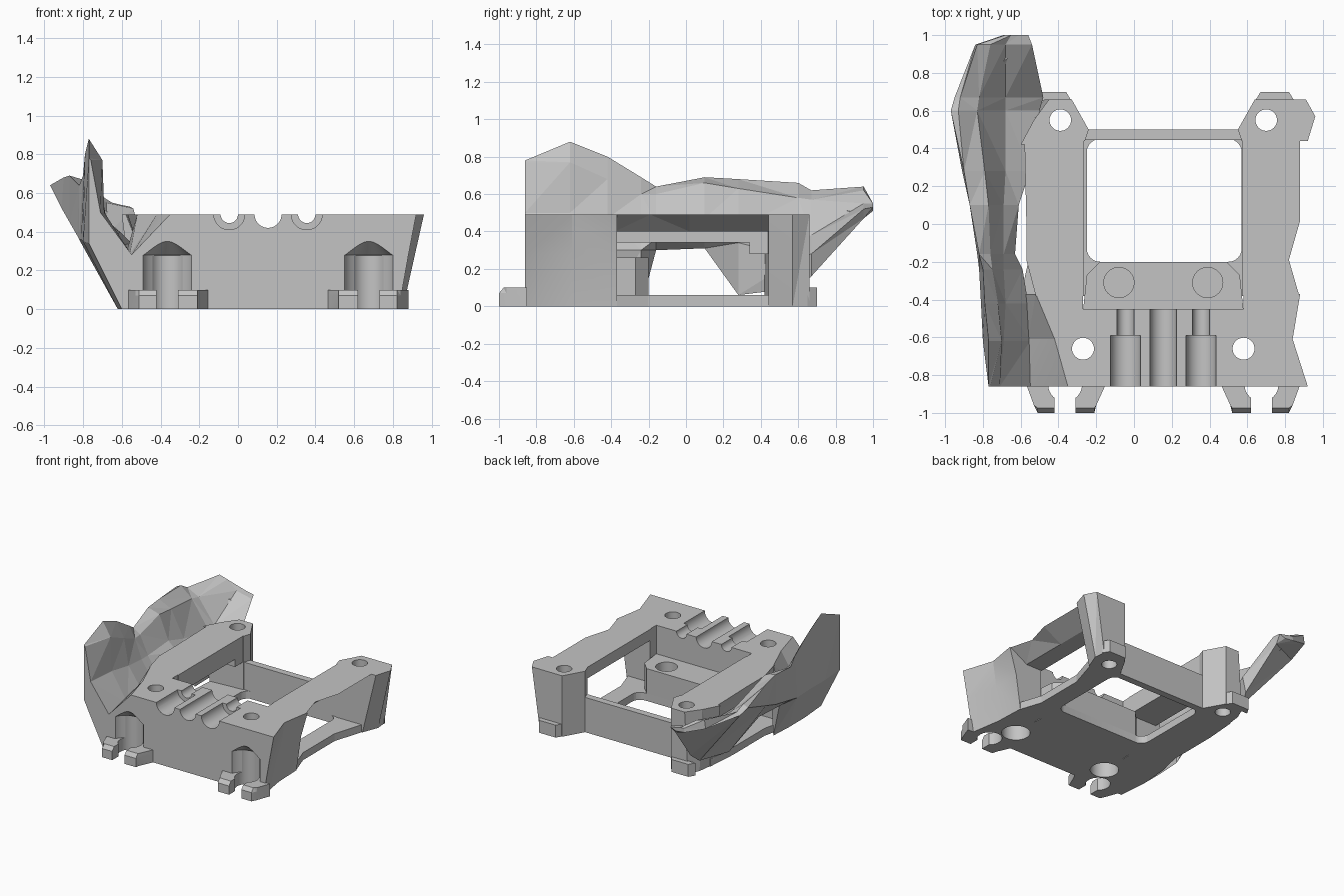
import bpy, bmesh, math
from mathutils import Matrix

cube = bpy.data.objects.get("Cube")
if cube:
    bpy.data.objects.remove(cube, do_unlink=True)

grey = bpy.data.materials.new("light_grey")
grey.use_nodes = True
TONE = (0.55, 0.55, 0.55, 1)
grey.diffuse_color = TONE
grey.node_tree.nodes["Principled BSDF"].inputs["Base Color"].default_value = TONE
MID = 0.155   # symmetry line of the frame
TOP = 0.49
SIDES = (-1, 1)


def finish(name, bm):
    bmesh.ops.recalc_face_normals(bm, faces=bm.faces)
    if bm.calc_volume(signed=True) < 0:
        bmesh.ops.reverse_faces(bm, faces=bm.faces)
    mesh = bpy.data.meshes.new(name)
    bm.to_mesh(mesh)
    bm.free()
    mesh.materials.append(grey)
    obj = bpy.data.objects.new(name, mesh)
    bpy.context.collection.objects.link(obj)
    return obj


def loft(name, rings):
    """Closed solid through rings of equal length."""
    bm = bmesh.new()
    loops = [[bm.verts.new(p) for p in ring] for ring in rings]
    for a, b in zip(loops, loops[1:]):
        for i in range(len(a)):
            j = (i + 1) % len(a)
            bm.faces.new((a[i], a[j], b[j], b[i]))
    bm.faces.new(loops[0])
    bm.faces.new(loops[-1])
    bmesh.ops.triangulate(bm, faces=bm.faces)
    return finish(name, bm)


def prism(name, plan, low, high):
    return loft(name, [[(x, y, z) for x, y in plan] for z in (low, high)])


def box(name, x0, x1, y0, y1, z0, z1):
    return prism(name, [(x0, y0), (x1, y0), (x1, y1), (x0, y1)], z0, z1)


def drum(name, x, y, low, high, r, r_top=None):
    bm = bmesh.new()
    bmesh.ops.create_cone(bm, cap_ends=True, segments=32, radius1=r,
                          radius2=r if r_top is None else r_top, depth=high - low,
                          matrix=Matrix.Translation((x, y, (low + high) / 2)))
    return finish(name, bm)


def groove(x, y0, y1, r):
    bm = bmesh.new()
    place = (Matrix.Translation((x, (y0 + y1) / 2, TOP))
             @ Matrix.Rotation(math.pi / 2, 4, 'X') @ Matrix.Rotation(0.1, 4, 'Z'))
    bmesh.ops.create_cone(bm, cap_ends=True, segments=32, radius1=r, radius2=r,
                          depth=y1 - y0, matrix=place)
    return finish("groove_cutter", bm)


def cut(obj, cutters):
    """Subtract each cutter, taking the first solver that keeps the part whole."""
    layer = bpy.context.view_layer
    layer.objects.active = obj
    for tool in cutters:
        tool.hide_render = True
        layer.update()
        size = obj.dimensions.copy()
        mod = obj.modifiers.new("cut", 'BOOLEAN')
        mod.operation = 'DIFFERENCE'
        mod.object = tool
        for solver in ('MANIFOLD', 'EXACT', 'FLOAT'):
            mod.solver = solver
            layer.update()
            result = obj.evaluated_get(bpy.context.evaluated_depsgraph_get())
            if len(result.data.polygons) and (result.dimensions - size).length < 0.01:
                bpy.ops.object.modifier_apply(modifier=mod.name)
                break
        else:
            obj.modifiers.remove(mod)
        bpy.data.objects.remove(tool, do_unlink=True)
    bpy.ops.object.select_all(action='DESELECT')
    obj.select_set(True)
    layer.objects.active = obj
    bpy.ops.object.shade_smooth_by_angle(angle=math.radians(15))


def flip(plan):
    return [(2 * MID - x, y) for x, y in plan]


# Front block whose outer walls slope between three heights, notched at the rear
def block_ring(z, left, right):
    ys = (-0.86, -0.61, -0.37)
    return [(x, y, z) for x, y in list(zip(right, ys)) + list(zip(left, ys))[::-1]]


block = loft("front_block", [
    block_ring(0, (-0.6, -0.62, -0.6), (0.83, 0.79, 0.78)),
    block_ring(0.28, (-0.55, -0.56, -0.58), (0.88, 0.81, 0.82)),
    block_ring(TOP, (-0.35, -0.42, -0.52), (0.92, 0.84, 0.88))])
tools = [box("notch_cutter", -0.27, 0.58, -0.45, -0.3, -0.13, 0.7),
         groove(MID, -0.9, -0.4, 0.07)]
for s in SIDES:
    gx, hx, px = MID + 0.2 * s, MID + 0.425 * s, MID + 0.52 * s
    tools += [groove(gx, -0.91, -0.59, 0.08), groove(gx, -0.65, -0.41, 0.045),
              drum("bolt_cutter", hx, -0.66, -0.11, 0.6, 0.058),
              drum("bore_cutter", hx, -0.66, -0.1, 0.25, 0.105),
              drum("pocket_cutter", px, -0.91, 0.1, 0.28, 0.135),
              drum("pocket_cone_cutter", px, -0.91, 0.278, 0.385, 0.134, 0.01),
              drum("slot_cutter", px, -0.845, -0.12, 0.275, 0.09)]
cut(block, tools)

# Front lugs with chamfered tips and open slots
lug = [(-0.57, -0.85), (-0.53, -0.96), (-0.51, -1), (-0.21, -1), (-0.2, -0.96), (-0.15, -0.85)]
for side, plan, px in (("right", lug, MID - 0.52), ("left", flip(lug), MID + 0.52)):
    part = loft(side + "_front_lug", [[(x, max(y, tip), z) for x, y in plan]
                                      for z, tip in ((0, -1), (0.07, -1), (0.1, -0.975))])
    cut(part, [box("slot_cutter", px - 0.055, px + 0.055, -1.1, -0.9, -0.1, 0.2),
               drum("slot_round_cutter", px, -0.85, -0.12, 0.22, 0.09)])

# Inner step with two blind holes
half = [(-0.27, -0.46), (-0.25, -0.27), (-0.18, -0.2)]
step = prism("inner_step", half + flip(half)[::-1], 0, 0.26)
cut(step, [drum("step_cutter", MID + 0.235 * s, -0.31, 0.12, 0.3, 0.08) for s in SIDES])

# Base plate with rounded window
plate = prism("base_plate", [
    (-0.6, -0.38), (0.78, -0.38), (0.72, -0.2), (0.72, 0.2), (0.8, 0.46),
    (-0.54, 0.46), (-0.56, 0.2), (-0.56, -0.2)], 0, 0.06)
bm = bmesh.new()
bmesh.ops.create_cube(bm, size=1, matrix=Matrix.Translation((0.16, 0.125, 0))
                      @ Matrix.Diagonal((0.82, 0.65, 0.6, 1)))
upright = [e for e in bm.edges if abs(e.verts[0].co.z - e.verts[1].co.z) > 0.1]
bmesh.ops.bevel(bm, geom=upright, offset=0.07, segments=6, profile=0.5, affect='EDGES')
cut(plate, [finish("window_cutter", bm)])

# Rear crossbar
box("rear_crossbar", -0.27, 0.58, 0.445, 0.5, 0, 0.28)


# Side rails
def rail(name, inner, low, low_x, outer):
    ys = (-0.38, -0.19, 0.02, 0.45)
    ends = [(inner, ys[-1]), (inner, ys[0])]
    lower = [(low_x, y, low) for y in ys] + [(x, y, low) for x, y in ends]
    upper = [(x, y, TOP) for x, y in list(zip(outer, ys)) + ends]
    loft(name, [lower, upper])


rail("left_rail", 0.575, 0.4, 0.72, (0.875, 0.82, 0.88, 0.88))
rail("right_rail", -0.265, 0.34, -0.52, (-0.52, -0.57, -0.57, -0.58))
box("right_rail_shoulder", -0.5, -0.265, 0.34, 0.45, 0.28, 0.4)


# Rear posts with bolt holes and small lugs
def post(side, foot, head, hx):
    part = loft(side + "_rear_post", [[(x, y, 0) for x, y in foot],
                                      [(x, y, TOP) for x, y in head]])
    cut(part, [drum("post_cutter", hx, 0.55, -0.1, 0.6, 0.057)])


inner = [(0.57, 0.44), (0.55, 0.5), (0.64, 0.66)]
post("left", inner + [(0.84, 0.66), (0.85, 0.57), (0.8, 0.44)],
     inner + [(0.91, 0.66), (0.96, 0.57), (0.92, 0.44)], MID + 0.545)
inner = flip(inner)
post("right", inner + [(-0.48, 0.66), (-0.52, 0.57), (-0.54, 0.42)],
     inner + [(-0.45, 0.66), (-0.53, 0.55), (-0.6, 0.42)], MID - 0.545)
tab = [(0.64, 0.65), (0.67, 0.7), (0.82, 0.7), (0.85, 0.65)]
prism("left_rear_lug", tab, 0, 0.1)
prism("right_rear_lug", flip(tab), 0, 0.1)

# Faceted side wing: y, then (x, z) of foot, flank, crest, inner crest, inner wall, valley
wing = [
    (-0.86, (-0.6, 0), (-0.77, 0.34), (-0.77, 0.78), (-0.76, 0.77), (-0.71, 0.5), (-0.54, 0.27)),
    (-0.62, (-0.62, 0), (-0.8, 0.35), (-0.77, 0.88), (-0.7, 0.77), (-0.69, 0.5), (-0.55, 0.28)),
    (-0.42, (-0.62, 0), (-0.81, 0.36), (-0.79, 0.8), (-0.72, 0.68), (-0.68, 0.47), (-0.56, 0.3)),
    (-0.24, (-0.61, 0), (-0.82, 0.36), (-0.8, 0.69), (-0.75, 0.6), (-0.69, 0.45), (-0.59, 0.3)),
    (-0.16, (-0.72, 0.3), (-0.83, 0.38), (-0.82, 0.64), (-0.76, 0.6), (-0.69, 0.45), (-0.63, 0.36)),
    (0.1, (-0.72, 0.31), (-0.87, 0.45), (-0.87, 0.69), (-0.77, 0.66), (-0.69, 0.47), (-0.61, 0.4)),
    (0.28, (-0.58, 0.06), (-0.91, 0.52), (-0.9, 0.68), (-0.79, 0.63), (-0.68, 0.42), (-0.55, 0.34)),
    (0.6, (-0.54, 0.1), (-0.97, 0.64), (-0.93, 0.66), (-0.83, 0.58), (-0.68, 0.36), (-0.5, 0.26)),
    (0.67, (-0.51, 0.16), (-0.95, 0.6), (-0.92, 0.62), (-0.82, 0.57), (-0.68, 0.38), (-0.48, 0.28)),
    (0.95, (-0.57, 0.47), (-0.84, 0.57), (-0.83, 0.64), (-0.76, 0.62), (-0.68, 0.55), (-0.54, 0.52)),
    (1, (-0.61, 0.51), (-0.69, 0.52), (-0.68, 0.55), (-0.65, 0.55), (-0.61, 0.54), (-0.56, 0.53))]
loft("side_wing", [[(x, y, z) for x, z in ring] for y, *ring in wing])
